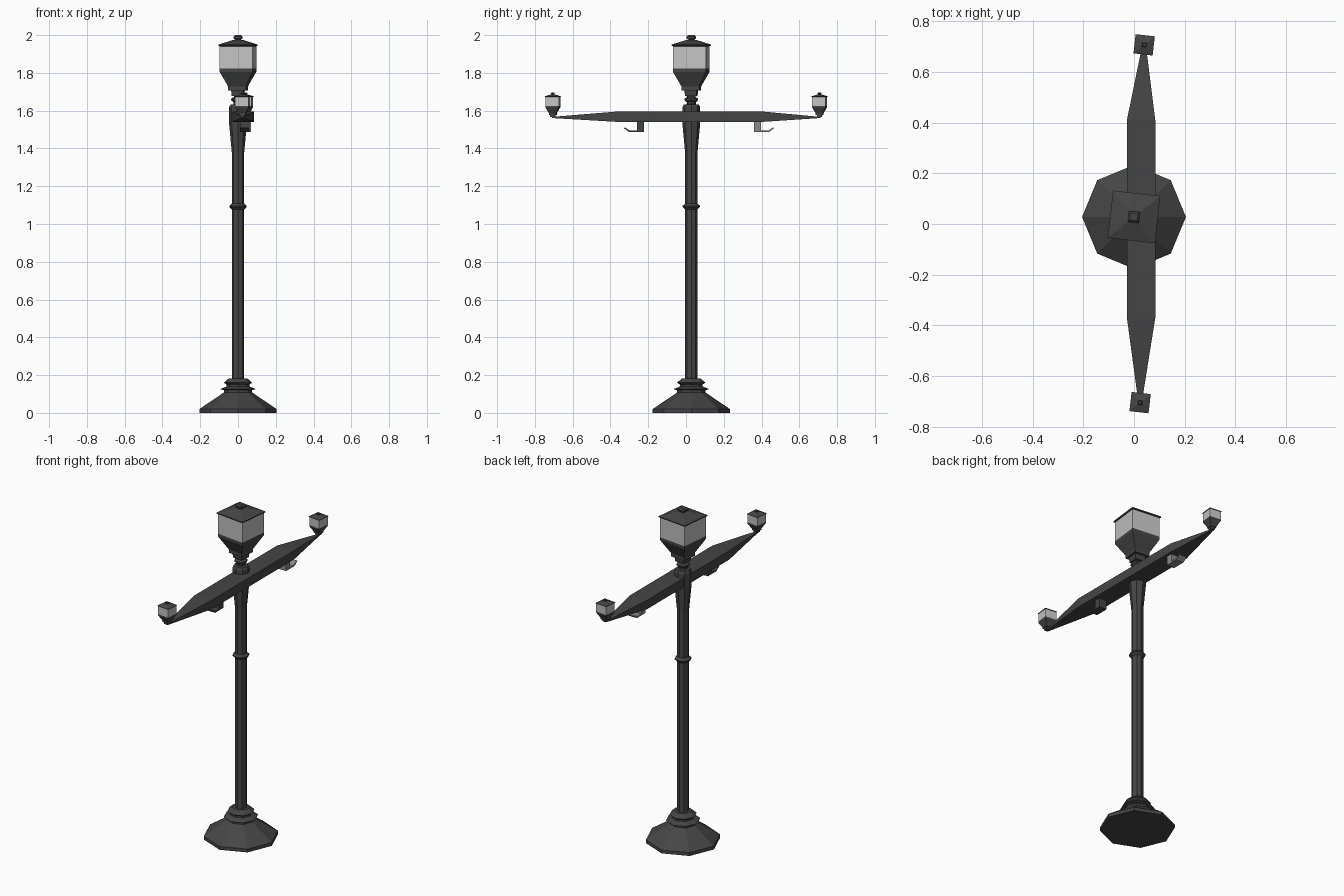
import bpy, bmesh, math
from mathutils import Matrix, Vector

if "Cube" in bpy.data.objects:
    bpy.data.objects.remove(bpy.data.objects["Cube"])


def material(name, v):
    m = bpy.data.materials.new(name)
    m.diffuse_color = (v, v, v, 1)
    m.use_nodes = True
    m.node_tree.nodes["Principled BSDF"].inputs["Base Color"].default_value = m.diffuse_color
    return m


IRON = material("dark_iron", 0.06)
GLASS = material("pale_glass", 0.55)
GREY = material("light_grey_metal", 0.25)
CY = 0.028          # y of the post axis


def finish(name, bm, mats):
    bmesh.ops.recalc_face_normals(bm, faces=bm.faces)
    me = bpy.data.meshes.new(name)
    bm.to_mesh(me)
    bm.free()
    for m in mats:
        me.materials.append(m)
    ob = bpy.data.objects.new(name, me)
    bpy.context.collection.objects.link(ob)
    return ob


def loft(bm, rings):
    """Skin a list of vertex-coordinate rings and cap both ends."""
    vs = [[bm.verts.new(p) for p in r] for r in rings]
    n = len(vs[0])
    for a, b in zip(vs, vs[1:]):
        for i in range(n):
            j = (i + 1) % n
            bm.faces.new((a[i], a[j], b[j], b[i]))
    bm.faces.new(vs[0][::-1])
    bm.faces.new(vs[-1])


def turned(name, profile):
    """Eight-sided turned part from (radius, height) pairs."""
    bm = bmesh.new()
    loft(bm, [[(r * math.cos(k * math.pi / 4), CY + r * math.sin(k * math.pi / 4), z)
               for k in range(8)] for r, z in profile])
    return finish(name, bm, [IRON])


# Post
turned("base", [(.205, 0), (.205, .02), (.075, .108), (.075, .12), (.095, .126), (.06, .14),
                (.06, .15), (.075, .16), (.05, .182), (.03, .182)])
turned("pole", [(.033, .17), (.033, 1.4)])
turned("pole_ring", [(.033, 1.078), (.046, 1.09), (.046, 1.096), (.033, 1.108)])
turned("collar", [(.033, 1.38), (.047, 1.53), (.047, 1.62), (.04, 1.632), (.024, 1.634),
                  (.024, 1.645), (.036, 1.655), (.036, 1.664), (.022, 1.672), (.022, 1.69)])


def lantern(name, x, y, z, s):
    """Square lantern; z is its foot, s its scale."""
    frame = Matrix.Translation((x, y, z)) @ Matrix.Rotation(math.radians(-6.5), 4, 'Z') @ Matrix.Scale(s, 4)

    def square(bm, profile):
        loft(bm, [[frame @ Vector((sx * h, sy * h, t)) for sx, sy in
                   ((-1, -1), (1, -1), (1, 1), (-1, 1))] for h, t in profile])

    # tapered body with inset glass panes
    bm = bmesh.new()
    square(bm, [(.03, 0), (.033, .03), (.047, .03), (.047, .05), (.088, .128),
                (.088, .145), (.088, .268)])
    bm.faces.ensure_lookup_table()
    panes = [f for f in bm.faces if f.calc_center_median().z > z + .18 * s
             and abs(max(v.co.z for v in f.verts) - min(v.co.z for v in f.verts)) > .05 * s]
    bmesh.ops.inset_individual(bm, faces=panes, thickness=.005 * s, depth=0)
    for f in panes:
        f.material_index = 1
    finish(name + "_body", bm, [IRON, GLASS])
    # roof and finial
    bm = bmesh.new()
    square(bm, [(.086, .262), (.094, .266), (.094, .272), (.024, .296), (.014, .297),
                (.022, .305), (.022, .314), (.014, .322)])
    finish(name + "_roof", bm, [IRON])


lantern("main_lantern", 0, CY, 1.678, 1)

# Cross arm, box section tapering to both tips
TIPS = ((.024, -.705), (.04, .707))
bm = bmesh.new()
loft(bm, [[(cx - w, y, zc - h), (cx + w, y, zc - h), (cx + w, y, zc + h), (cx - w, y, zc + h)]
          for cx, y, w, zc, h in ((.024, -.71, .006, 1.564, .003), (.028, -.37, .056, 1.568, .027),
                                  (.028, .41, .056, 1.568, .027), (.04, .712, .006, 1.564, .003))])
finish("cross_arm", bm, [IRON])
for label, (x, y) in zip(("front", "back"), TIPS):
    lantern(label + "_lantern", x, y, 1.566, .405)

# Hooked brackets under the arm: stem, outward shelf, upturned lip
for label, x, y, d, mat in (("front", .035, -.222, -1, IRON), ("back", .043, .36, 1, GREY)):
    bm = bmesh.new()
    outline = [(0, 1.545), (0, 1.487), (.08, 1.487), (.108, 1.508), (.101, 1.511),
               (.078, 1.496), (.038, 1.496), (.038, 1.545)]
    loft(bm, [[(x + sx * .025, y + d * u, t) for u, t in outline] for sx in (-1, 1)])
    finish(label + "_bracket", bm, [mat])
